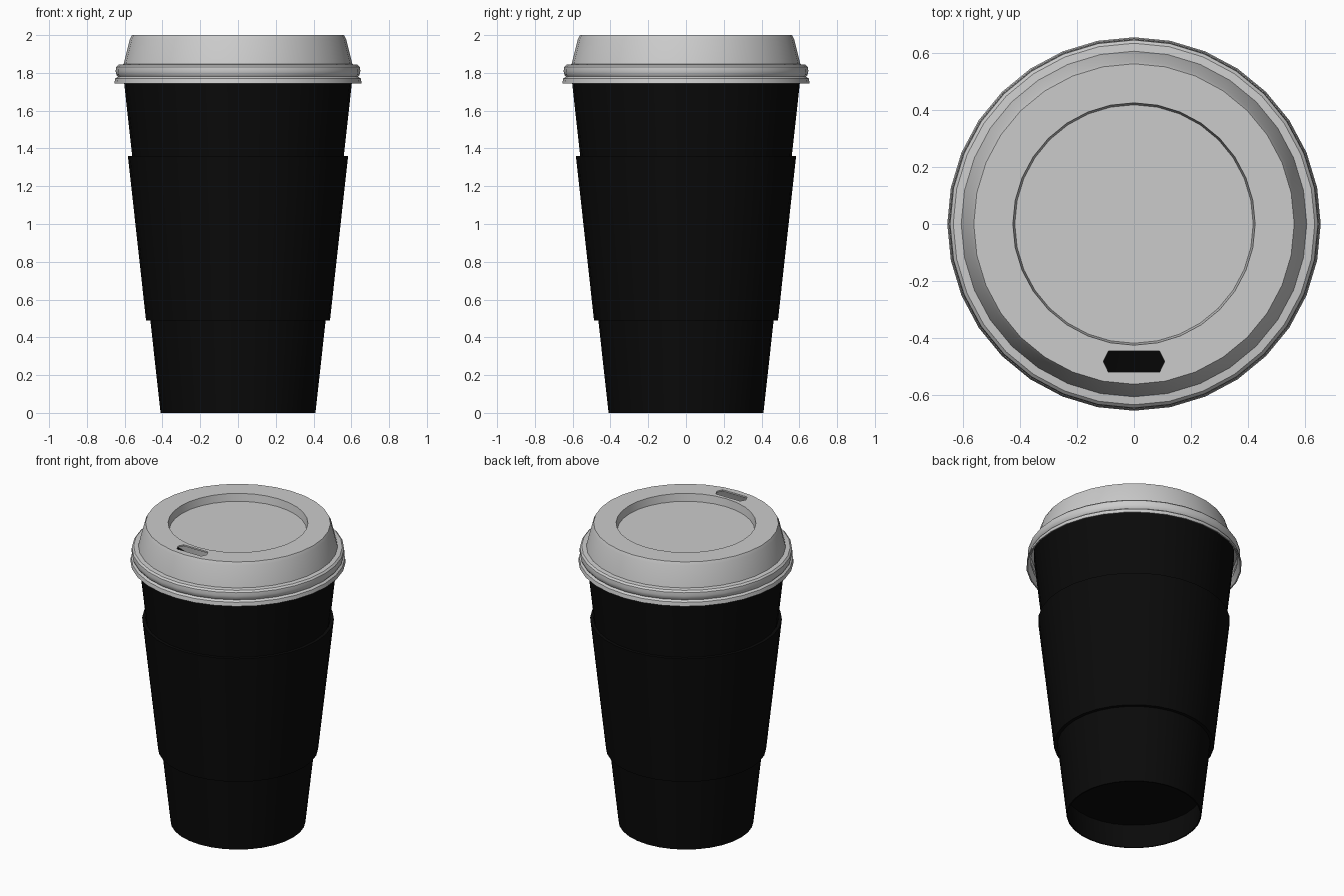
import bpy, bmesh
from math import cos, sin, tau, radians

if "Cube" in bpy.data.objects:
    bpy.data.objects.remove(bpy.data.objects["Cube"])

SIDES = 32


def smooth(obj):
    bpy.ops.object.select_all(action='DESELECT')
    bpy.context.view_layer.objects.active = obj
    obj.select_set(True)
    bpy.ops.object.shade_smooth_by_angle(angle=radians(30))


def make_object(name, bm, material=None):
    bmesh.ops.recalc_face_normals(bm, faces=bm.faces)
    mesh = bpy.data.meshes.new(name)
    bm.to_mesh(mesh)
    bm.free()
    obj = bpy.data.objects.new(name, mesh)
    bpy.context.collection.objects.link(obj)
    if material:
        mesh.materials.append(material)
    return obj


def lathe(name, profile, closed=True, material=None):
    """Revolve (radius, z) points around z; radius 0 closes onto the axis."""
    bm = bmesh.new()
    rings = []
    for r, z in profile:
        count = 1 if r == 0 else SIDES
        rings.append([bm.verts.new((r * cos(tau * i / SIDES), r * sin(tau * i / SIDES), z))
                      for i in range(count)])
    pairs = list(zip(rings, rings[1:]))
    if closed:
        pairs.append((rings[-1], rings[0]))
    for a, b in pairs:
        if len(a) == len(b) == 1:
            continue
        for i in range(SIDES):
            j = (i + 1) % SIDES
            quad = [a[i % len(a)], a[j % len(a)], b[j % len(b)], b[i % len(b)]]
            bm.faces.new(list(dict.fromkeys(quad)))
    return make_object(name, bm, material)


black = bpy.data.materials.new("black_card")
black.diffuse_color = (0.003, 0.003, 0.003, 1)
black.use_nodes = True
black.node_tree.nodes["Principled BSDF"].inputs["Base Color"].default_value = black.diffuse_color

# Tapered paper cup: outer wall, hollow foot with raised floor, thin inside wall
cup = lathe("cup", [(0, 0.165), (0.418, 0.165), (0.402, 0), (0.41, 0),
                    (0.611, 1.82), (0.603, 1.82), (0.42, 0.175), (0, 0.175)],
            material=black)
smooth(cup)

# Card sleeve around the middle
sleeve = lathe("sleeve", [(0.466, 0.49), (0.487, 0.49), (0.583, 1.36), (0.562, 1.36)],
               material=black)
smooth(sleeve)

# Lid: flared lip, bead, sloping shoulder, flat rim and sunken centre
lid_outer = [(0.655, 1.745), (0.65, 1.77), (0.636, 1.78), (0.644, 1.79),
             (0.648, 1.81), (0.645, 1.832), (0.634, 1.843), (0.606, 1.846),
             (0.572, 1.98), (0.562, 2.0), (0.425, 2.0), (0.418, 1.95), (0, 1.95)]
lid_inner = [(0, 1.94), (0.428, 1.94), (0.433, 1.99), (0.555, 1.99),
             (0.564, 1.975), (0.597, 1.84), (0.628, 1.832), (0.636, 1.82),
             (0.628, 1.78), (0.647, 1.745)]
lid = lathe("lid", lid_outer + lid_inner)

# Six-sided sip hole cut through the front of the rim
bm = bmesh.new()
outline = [(-0.108, -0.482), (-0.09, -0.519), (0.09, -0.519),
           (0.108, -0.482), (0.09, -0.446), (-0.09, -0.446)]
base = bm.faces.new([bm.verts.new((x, y, 1.965)) for x, y in outline])
top = bmesh.ops.extrude_face_region(bm, geom=[base])["geom"]
bmesh.ops.translate(bm, vec=(0, 0, 0.08),
                    verts=[v for v in top if isinstance(v, bmesh.types.BMVert)])
cutter = make_object("sip_hole_cutter", bm)
cutter.hide_render = True

bpy.context.view_layer.objects.active = lid
cut = lid.modifiers.new("sip_hole", 'BOOLEAN')
cut.operation = 'DIFFERENCE'
cut.solver = 'EXACT'
cut.object = cutter
bpy.ops.object.modifier_apply(modifier=cut.name)
bpy.data.objects.remove(cutter)
smooth(lid)
